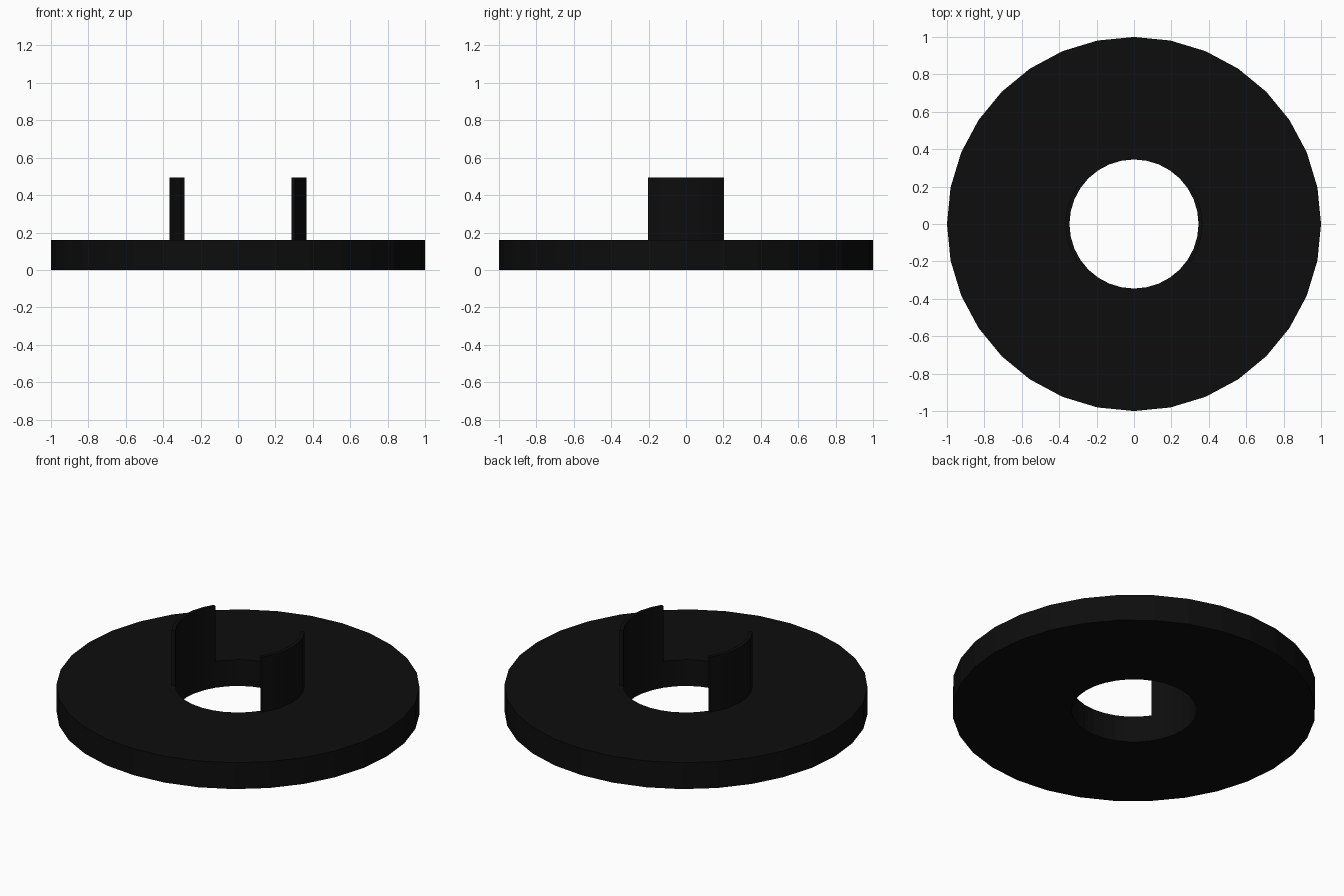
import bpy
from math import cos, sin, pi

if "Cube" in bpy.data.objects:
    bpy.data.objects.remove(bpy.data.objects["Cube"])

SIDES = 32
HOLE, COLLAR, OUTER = 0.345, 0.366, 1.0
TOP, TAB_TOP = 0.16, 0.495

black = bpy.data.materials.new("black")
black.diffuse_color = (0.004, 0.004, 0.004, 1)
black.use_nodes = True
black.node_tree.nodes["Principled BSDF"].inputs["Base Color"].default_value = black.diffuse_color


def sweep(name, profile, first, count):
    """Turn a closed (radius, z) profile through count steps of the circle."""
    n, full = len(profile), count == SIDES
    rings = count if full else count + 1
    verts, faces = [], []
    for i in range(rings):
        a = 2 * pi * (first + i) / SIDES
        verts += [(r * cos(a), r * sin(a), z) for r, z in profile]
    for i in range(count):
        j = (i + 1) % rings
        for k in range(n):
            m = (k + 1) % n
            faces.append((i * n + k, j * n + k, j * n + m, i * n + m))
    if not full:
        faces.append(tuple(range(n)))
        faces.append(tuple(reversed(range((rings - 1) * n, rings * n))))
    mesh = bpy.data.meshes.new(name)
    mesh.from_pydata(verts, [], [f[::-1] for f in faces])
    mesh.materials.append(black)
    obj = bpy.data.objects.new(name, mesh)
    bpy.context.collection.objects.link(obj)
    return obj


# Flat washer, with a narrow collar band around the hole
sweep("washer_plate",
      [(HOLE, 0), (HOLE, TOP), (COLLAR, TOP), (OUTER, TOP), (OUTER, 0)],
      0, SIDES)

# Two curved tabs standing on the collar, on opposite sides
tab = [(HOLE, TOP), (HOLE, TAB_TOP), (COLLAR, TAB_TOP), (COLLAR, TOP)]
for side, first in (("right", -3), ("left", SIDES // 2 - 3)):
    sweep(side + "_tab", tab, first, 6)

# Make all normals point outward
import bmesh
for obj in bpy.context.collection.objects:
    bm = bmesh.new()
    bm.from_mesh(obj.data)
    bmesh.ops.recalc_face_normals(bm, faces=bm.faces)
    bm.to_mesh(obj.data)
    bm.free()
